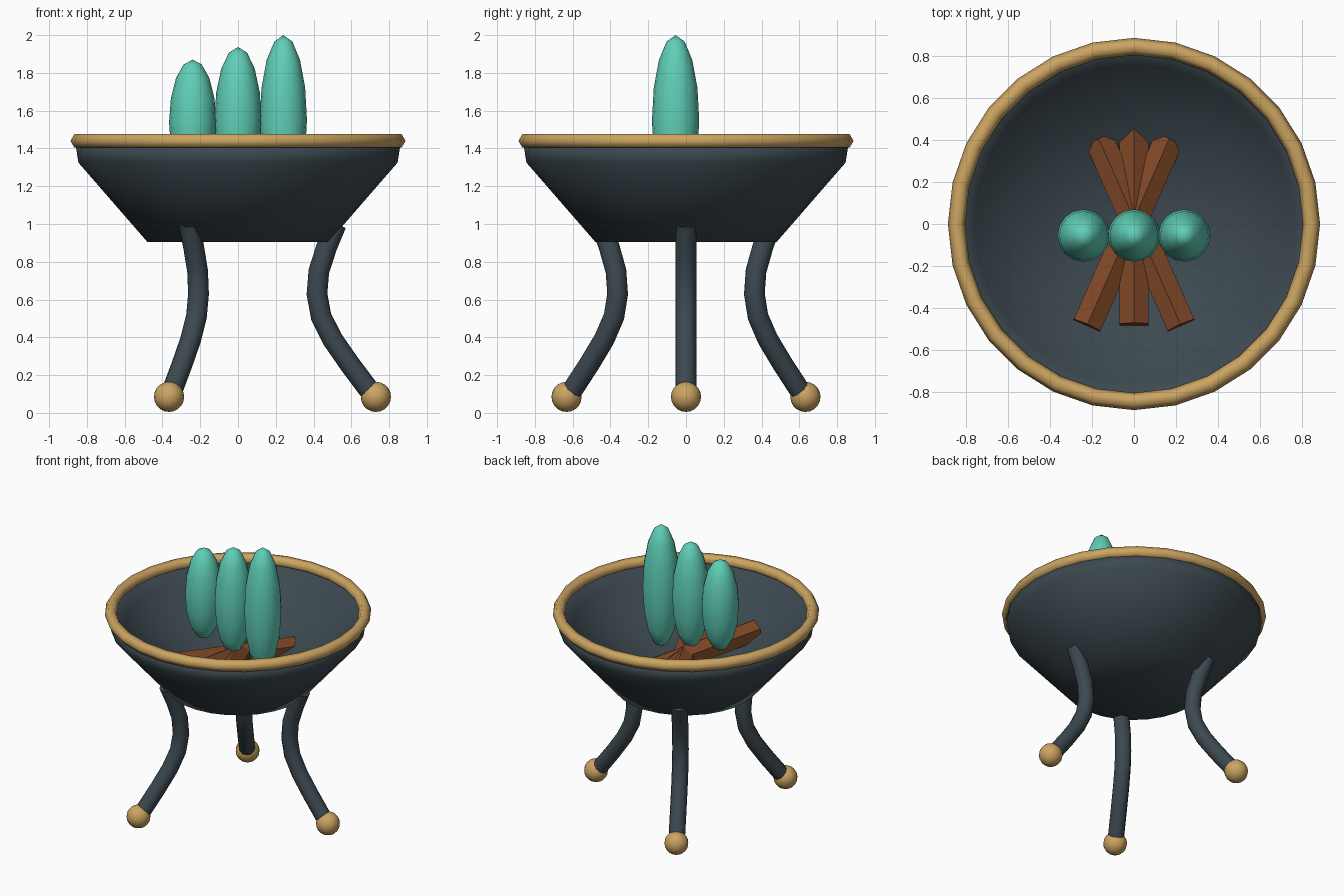
import bpy, bmesh
from math import cos, sin, pi, radians
from mathutils import Vector, Matrix

cube = bpy.data.objects.get("Cube")
if cube:
    bpy.data.objects.remove(cube, do_unlink=True)


def material(name, rgb):
    mat = bpy.data.materials.new(name)
    mat.use_nodes = True
    mat.diffuse_color = (*rgb, 1)
    mat.node_tree.nodes["Principled BSDF"].inputs["Base Color"].default_value = (*rgb, 1)
    return mat


IRON = material("dark iron", (0.045, 0.066, 0.08))
GOLD = material("warm gold", (0.6, 0.37, 0.12))
WOOD = material("brown wood", (0.21, 0.062, 0.02))
FLAME = material("teal flame", (0.115, 0.62, 0.47))


def finish(bm, name, mat, smooth=True):
    bmesh.ops.recalc_face_normals(bm, faces=bm.faces)
    mesh = bpy.data.meshes.new(name)
    for face in bm.faces:
        face.smooth = smooth
    bm.to_mesh(mesh)
    bm.free()
    mesh.materials.append(mat)
    obj = bpy.data.objects.new(name, mesh)
    bpy.context.collection.objects.link(obj)
    return obj


def lathe(name, profile, mat, steps=28, closed=False):
    """Spin an (r, z) profile around the vertical axis."""
    bm = bmesh.new()
    verts = [bm.verts.new((r, 0, z)) for r, z in profile]
    pairs = list(zip(verts, verts[1:]))
    if closed:
        pairs.append((verts[-1], verts[0]))
    edges = [bm.edges.new(p) for p in pairs]
    bmesh.ops.spin(bm, geom=verts + edges, cent=(0, 0, 0), axis=(0, 0, 1),
                   angle=2 * pi, steps=steps)
    bmesh.ops.remove_doubles(bm, verts=bm.verts, dist=0.0005)
    return finish(bm, name, mat)


def ball(name, centre, radii, mat, segments, rings):
    bm = bmesh.new()
    bmesh.ops.create_uvsphere(bm, u_segments=segments, v_segments=rings, radius=1,
                              matrix=Matrix.Translation(centre) @ Matrix.Diagonal((*radii, 1)))
    return finish(bm, name, mat)


# Bowl: conical outside, shallow dished inside
lathe("bowl", [(0, 0.905), (0.48, 0.905), (0.845, 1.325), (0.86, 1.42),
               (0.81, 1.42), (0.76, 1.36), (0.6, 1.22), (0.4, 1.11),
               (0.2, 1.04), (0, 1.02)], IRON)

# Six-sided gold ring on the lip
lathe("rim", [(0.846 + 0.041 * cos(k * pi / 3), 1.44 + 0.041 * sin(k * pi / 3))
              for k in range(6)], GOLD, closed=True)


# Legs: bent tubes, each ending in a ball foot
def leg(name, angle):
    path = [(0.52, 1.0), (0.47, 0.88), (0.428, 0.75), (0.418, 0.63),
            (0.44, 0.51), (0.5, 0.39), (0.59, 0.26), (0.71, 0.1)]
    pts = [Vector((r, 0, z)) for r, z in path]
    turn = Matrix.Rotation(angle, 3, "Z")
    sides = 12
    bm = bmesh.new()
    rings = []
    for i, p in enumerate(pts):
        along = (pts[min(i + 1, len(pts) - 1)] - pts[max(i - 1, 0)]).normalized()
        across = Vector((0, 1, 0))
        out = along.cross(across)
        rings.append([bm.verts.new(turn @ (p + 0.055 * (
            cos(2 * pi * k / sides) * across + sin(2 * pi * k / sides) * out)))
            for k in range(sides)])
    for a, b in zip(rings, rings[1:]):
        for k in range(sides):
            n = (k + 1) % sides
            bm.faces.new((a[k], a[n], b[n], b[k]))
    bm.faces.new(rings[0])
    bm.faces.new(rings[-1])
    obj = finish(bm, name, IRON)
    for poly in obj.data.polygons:
        poly.use_smooth = len(poly.vertices) == 4


for label, degrees in (("left", 0), ("back_right", 120), ("front_right", 240)):
    a = radians(degrees)
    leg(label + "_leg", a)
    ball(label + "_foot", (0.73 * cos(a), 0.73 * sin(a), 0.085), (0.08,) * 3, GOLD, 16, 10)


# Crossed logs: front ends raised, back ends sunk into the dish
def log(name, front, back):
    start, end = Vector(front), Vector(back)
    axis = end - start
    bm = bmesh.new()
    bmesh.ops.create_cone(bm, cap_ends=True, segments=6, radius1=0.08, radius2=0.08,
                          depth=axis.length)
    roll = Matrix.Rotation(0, 4, "Z")
    place = Matrix.Translation((start + end) / 2) @ axis.to_track_quat("Z", "Y").to_matrix().to_4x4()
    bmesh.ops.transform(bm, matrix=place @ roll, verts=bm.verts)
    finish(bm, name, WOOD, smooth=False)


log("middle_log", (0, -0.48, 1.18), (0, 0.45, 1.06))
for label, s in (("left", 1), ("right", -1)):
    log(label + "_log", (s * 0.225, -0.485, 1.18), (-s * 0.165, 0.4, 1.07))

# Flames: three tall ellipsoids of rising height
for label, x, top, half in (("right", -0.24, 1.87, 0.333),
                            ("middle", 0, 1.937, 0.39),
                            ("left", 0.24, 2.0, 0.45)):
    ball(label + "_flame", (x, -0.055, top - half), (0.125, 0.125, half), FLAME, 16, 8)
